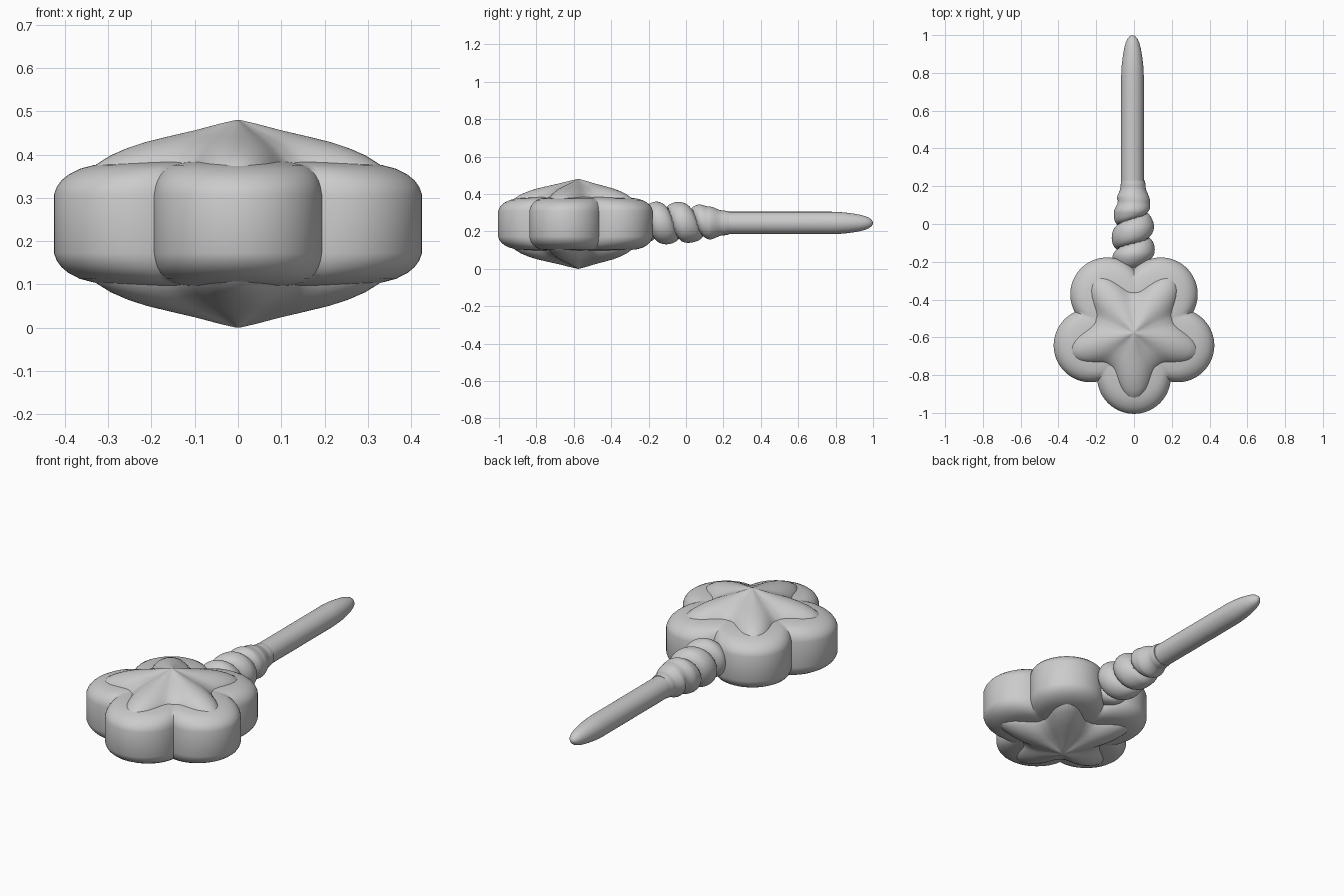
import bpy, bmesh
from math import sin, cos, pi, sqrt

if "Cube" in bpy.data.objects:
    bpy.data.objects.remove(bpy.data.objects["Cube"])

HEAD_Y, MID = -0.568, 0.24
N = 160


def loft(name, rings, angle=40):
    """Skin a list of equal-length point rings and cap both ends."""
    bm = bmesh.new()
    vs = [[bm.verts.new(p) for p in ring] for ring in rings]
    n = len(vs[0])
    for a, b in zip(vs, vs[1:]):
        for i in range(n):
            j = (i + 1) % n
            bm.faces.new((a[i], a[j], b[j], b[i]))
    for ring in (vs[0], vs[-1]):
        c = bm.verts.new(sum((v.co for v in ring), ring[0].co * 0) / n)
        for i in range(n):
            bm.faces.new((ring[i], ring[(i + 1) % n], c))
    bmesh.ops.recalc_face_normals(bm, faces=bm.faces)
    me = bpy.data.meshes.new(name)
    bm.to_mesh(me)
    bm.free()
    ob = bpy.data.objects.new(name, me)
    bpy.context.collection.objects.link(ob)
    bpy.ops.object.select_all(action='DESELECT')
    ob.select_set(True)
    bpy.context.view_layer.objects.active = ob
    bpy.ops.object.shade_smooth_by_angle(angle=angle * pi / 180)
    return ob


def interp(table, x):
    for (x0, y0), (x1, y1) in zip(table, table[1:]):
        if x <= x1:
            t = max(0, (x - x0) / (x1 - x0))
            t = t * t * (3 - 2 * t)
            return y0 + (y1 - y0) * t
    return table[-1][1]


def lobe_angle(a):
    """Signed angle to the nearest of the five lobes, one of which faces the front."""
    s = 2 * pi / 5
    return (a + pi / 2 + s / 2) % s - s / 2


def petal_radius(a, d=0.242, r=0.195):
    e = lobe_angle(a)
    return d * cos(e) + sqrt(r * r - (d * sin(e)) ** 2)


def star_radius(a):
    e = abs(lobe_angle(a)) / (pi / 5)
    return 0.235 + 0.135 * (0.5 + 0.5 * cos(pi * e)) ** 1.3


def head_part(name, radius, half, cy):
    """Sweep (scale, height) profile round an outline, mirrored about the middle plane."""
    prof = [(s, -h) for s, h in half] + [(s, h) for s, h in reversed(half)]
    return loft(name, [[(s * radius(2 * pi * i / N) * cos(2 * pi * i / N),
                         cy + s * radius(2 * pi * i / N) * sin(2 * pi * i / N),
                         MID + h) for i in range(N)] for s, h in prof])


# five-lobed flower body with rounded rims
head_part("flower_body", petal_radius,
          [(0.3, .145), (0.6, .143), (0.78, .136), (0.86, .127), (0.92, .114),
           (0.96, .1), (0.985, .085), (1, .068)], HEAD_Y)

# ridged star swelling above and below the body
head_part("star_dome", star_radius,
          [(0.01, .24), (0.12, .231), (0.28, .216), (0.45, .202), (0.6, .189),
           (0.72, .175), (0.83, .158), (0.92, .138), (1, .1)], -0.575)

# single coil collar between flower and handle
base = [(-.25, .095), (-.15, .115), (-.03, .112), (.06, .102),
        (.12, .09), (.2, .066), (.25, .06)]
depth = [(-.25, .045), (.08, .04), (.15, 0), (.25, 0)]
PITCH, M, STEPS = 0.13, 48, 120
coil = []
for k in range(STEPS + 1):
    y = -0.245 + 0.475 * k / STEPS
    ring = []
    for i in range(M):
        p = 2 * pi * i / M
        u = ((y + 0.07) / PITCH - i / M + 0.5) % 1 - 0.5
        r = interp(base, y) - interp(depth, y) * (1 - sqrt(1 - 4 * u * u))
        ring.append((-0.005 - r * cos(p), y, 0.245 + r * sin(p)))
    coil.append(ring)
loft("twisted_collar", coil, 60)

# straight handle tapering to a rounded tip
rod = [(.15, .06), (.5, .06), (.78, .06), (.84, .057), (.89, .051), (.93, .044),
       (.96, .036), (.98, .027), (.993, .016), (.999, .006)]
loft("handle", [[(-0.008 + r * cos(2 * pi * i / M), y, 0.245 + r * sin(2 * pi * i / M))
                 for i in range(M)] for y, r in rod])
